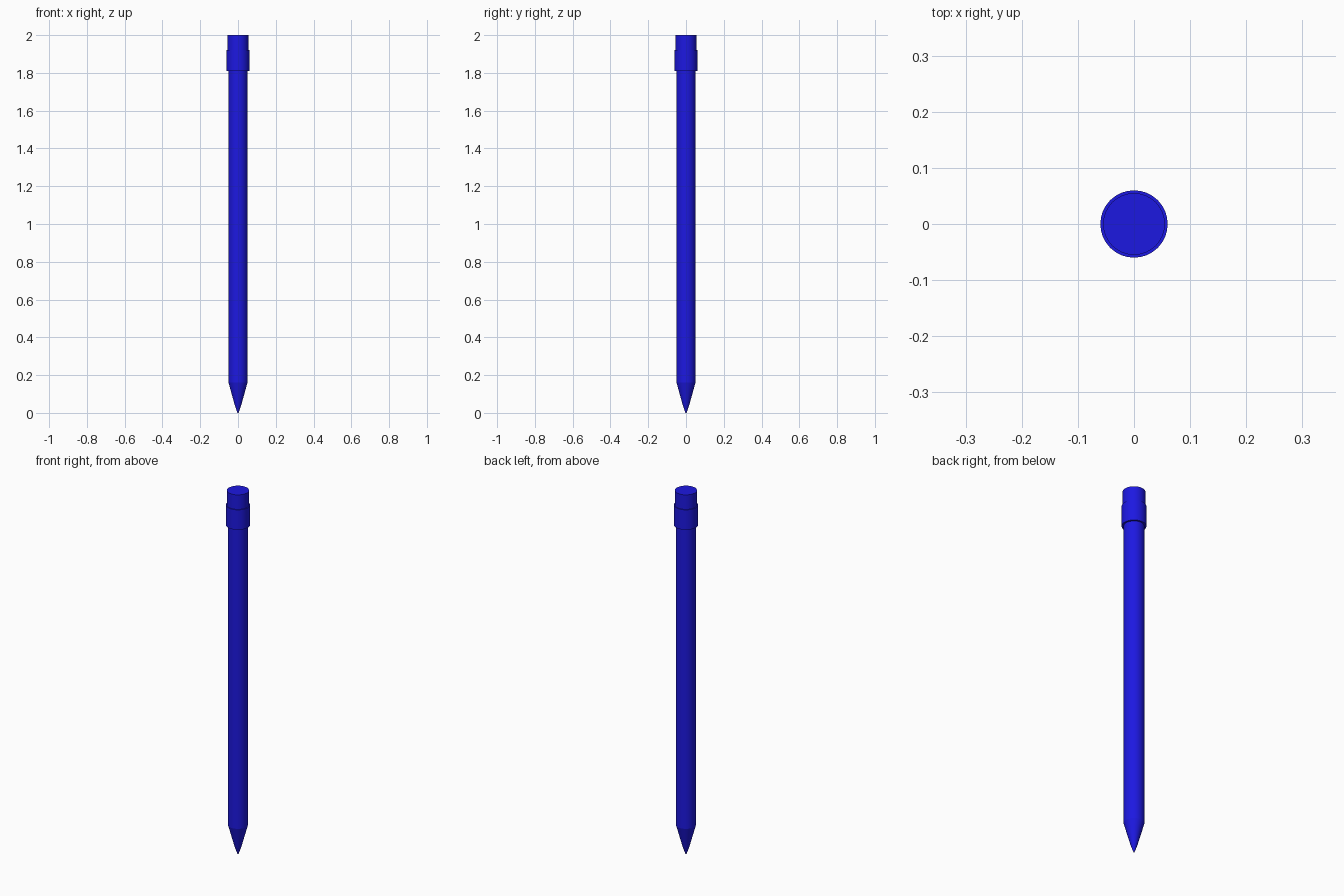
import bpy

if "Cube" in bpy.data.objects:
    bpy.data.objects.remove(bpy.data.objects["Cube"])

mat = bpy.data.materials.new("blue")
mat.diffuse_color = (0.012, 0.009, 0.75, 1)
mat.use_nodes = True
mat.node_tree.nodes["Principled BSDF"].inputs["Base Color"].default_value = mat.diffuse_color


def part(name, z0, z1, r0, r1):
    """Round section between two heights, with its own bottom and top radius."""
    bpy.ops.mesh.primitive_cone_add(vertices=32, radius1=r0, radius2=r1,
                                    depth=z1 - z0, location=(0, 0, (z0 + z1) / 2))
    ob = bpy.context.object
    ob.name = name
    ob.data.materials.append(mat)
    bpy.ops.object.shade_smooth_by_angle(angle=0.5)


# Sharpened point, slightly blunt
part("lead_tip", 0.0, 0.04, 0.003, 0.017)
part("sharpened_wood", 0.04, 0.16, 0.017, 0.05)
# Shaft
part("shaft", 0.16, 1.81, 0.05, 0.05)
# Metal collar and eraser
part("collar", 1.81, 1.92, 0.06, 0.06)
part("eraser", 1.92, 2.0, 0.055, 0.055)
